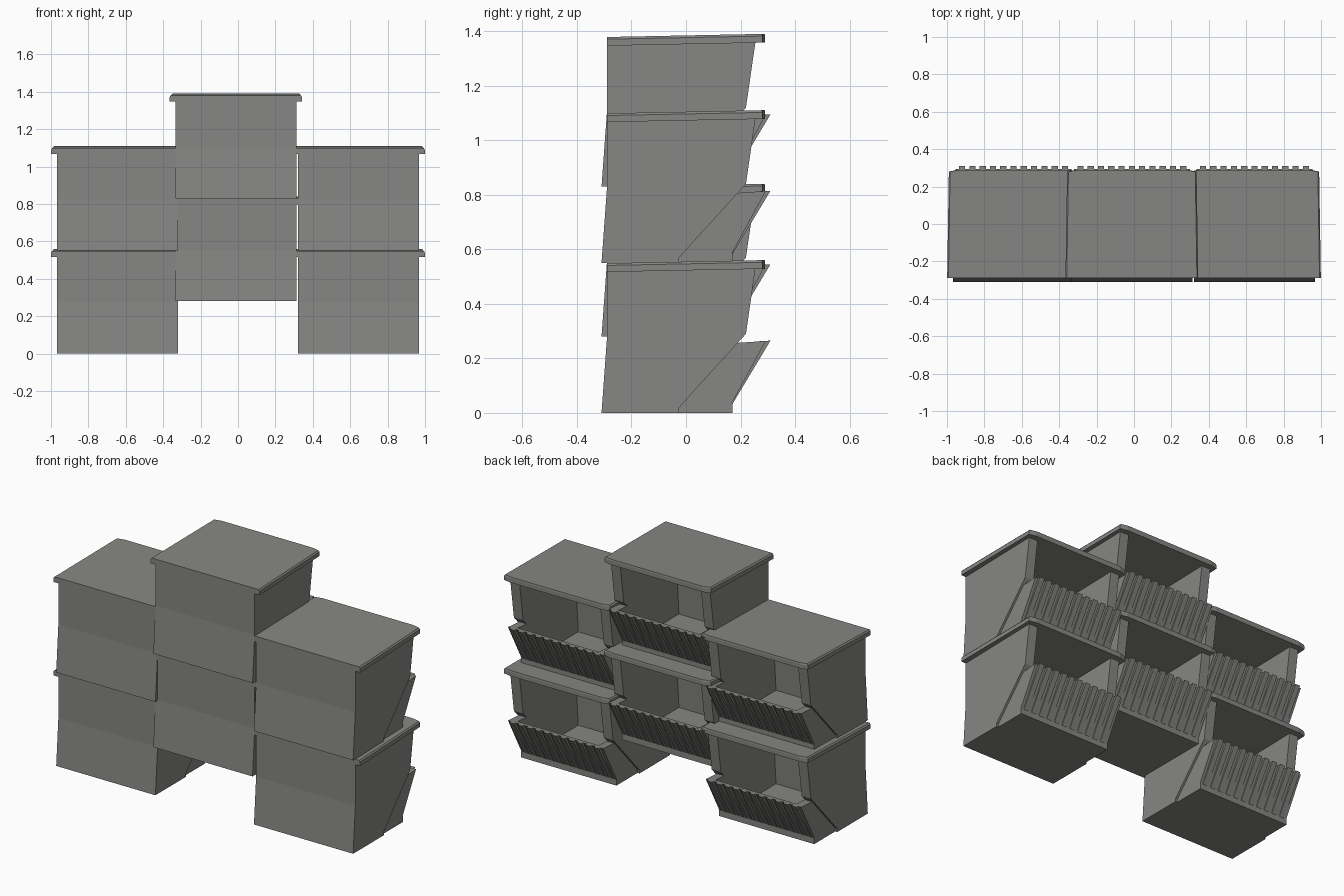
import bpy, bmesh

if "Cube" in bpy.data.objects:
    bpy.data.objects.remove(bpy.data.objects["Cube"])

mat = bpy.data.materials.new("concrete_grey")
mat.diffuse_color = (0.24, 0.24, 0.23, 1)
mat.use_nodes = True
mat.node_tree.nodes["Principled BSDF"].inputs["Base Color"].default_value = mat.diffuse_color

HW = 0.323   # half width of a module body
WT = 0.06    # side wall thickness
BW = 0.31    # half width of the balcony


def prism(bm, profile, x0, x1):
    """Extrude a (y, z) profile from x0 to x1."""
    a = [bm.verts.new((x0, y, z)) for y, z in profile]
    b = [bm.verts.new((x1, y, z)) for y, z in profile]
    bm.faces.new(a)
    bm.faces.new(b[::-1])
    n = len(a)
    for i in range(n):
        j = (i + 1) % n
        bm.faces.new((a[j], a[i], b[i], b[j]))


def finish(bm, name):
    bmesh.ops.recalc_face_normals(bm, faces=bm.faces)
    me = bpy.data.meshes.new(name)
    bm.to_mesh(me)
    bm.free()
    me.materials.append(mat)
    return me


# hollow body: two side walls, bent front wall, floor
bm = bmesh.new()
side = [(-.31, 0), (-.025, 0), (-.025, .02), (.22, .29), (.255, .532), (-.29, .525), (-.29, .275)]
for x0, x1 in ((-HW, -HW + WT), (HW - WT, HW)):
    prism(bm, side, x0, x1)
inner = HW - WT
prism(bm, [(-.31, 0), (-.295, 0), (-.275, .275), (-.275, .522), (-.29, .522), (-.29, .275)], -inner, inner)
prism(bm, [(-.297, 0), (-.025, 0), (-.025, .025), (-.295, .025)], -inner, inner)
body = finish(bm, "body")

# balcony: floor, sloping parapet and end cheeks
bm = bmesh.new()
prism(bm, [(-.025, 0), (.17, 0), (.17, .035), (.155, .035), (.145, .025), (-.025, .025)], -inner, inner)
prism(bm, [(.155, .035), (.168, .035), (.293, .264), (.27, .263)], -inner, inner)
cheek = [(-.025, 0), (.17, 0), (.17, .035), (.168, .035), (.293, .264), (.19, .257), (-.025, .02)]
for x0, x1 in ((-BW, -inner), (inner, BW)):
    prism(bm, cheek, x0, x1)
balcony = finish(bm, "balcony")

# vertical slats on the parapet
bm = bmesh.new()
for i in range(11):
    x = (i - 5) * 0.055
    prism(bm, [(.168, .033), (.172, .035), (.31, .265), (.285, .264)], x - .0165, x + .0165)
slats = finish(bm, "slats")

# roof slab: tapered outline with softened back corners, rising to the back
bm = bmesh.new()
outline = [(-.355, -.29), (.355, -.29), (.346, .28), (.30, .29), (-.30, .29), (-.346, .28)]
rise = lambda y: (y + .29) * .02
low = [bm.verts.new((x, y, .517 + rise(y))) for x, y in outline]
mid = [bm.verts.new((x, y, .541 + rise(y))) for x, y in outline]
top = [bm.verts.new((x * .98, y * .995 if y > 0 else y, .549 + rise(y))) for x, y in outline]
bm.faces.new(low[::-1])
bm.faces.new(top)
for r0, r1 in ((low, mid), (mid, top)):
    for i in range(6):
        j = (i + 1) % 6
        bm.faces.new((r0[i], r0[j], r1[j], r1[i]))
roof = finish(bm, "roof")

# six modules in three columns, the middle column raised half a storey
columns = (("left", -.644, 0), ("middle", -.0115, .28), ("right", .644, 0))
for col, x, z in columns:
    for level, dz in (("lower", 0), ("upper", .55)):
        for me in (body, balcony, slats, roof):
            ob = bpy.data.objects.new(f"{col}_{level}_{me.name}", me)
            ob.location = (x, 0, z + dz)
            bpy.context.collection.objects.link(ob)
